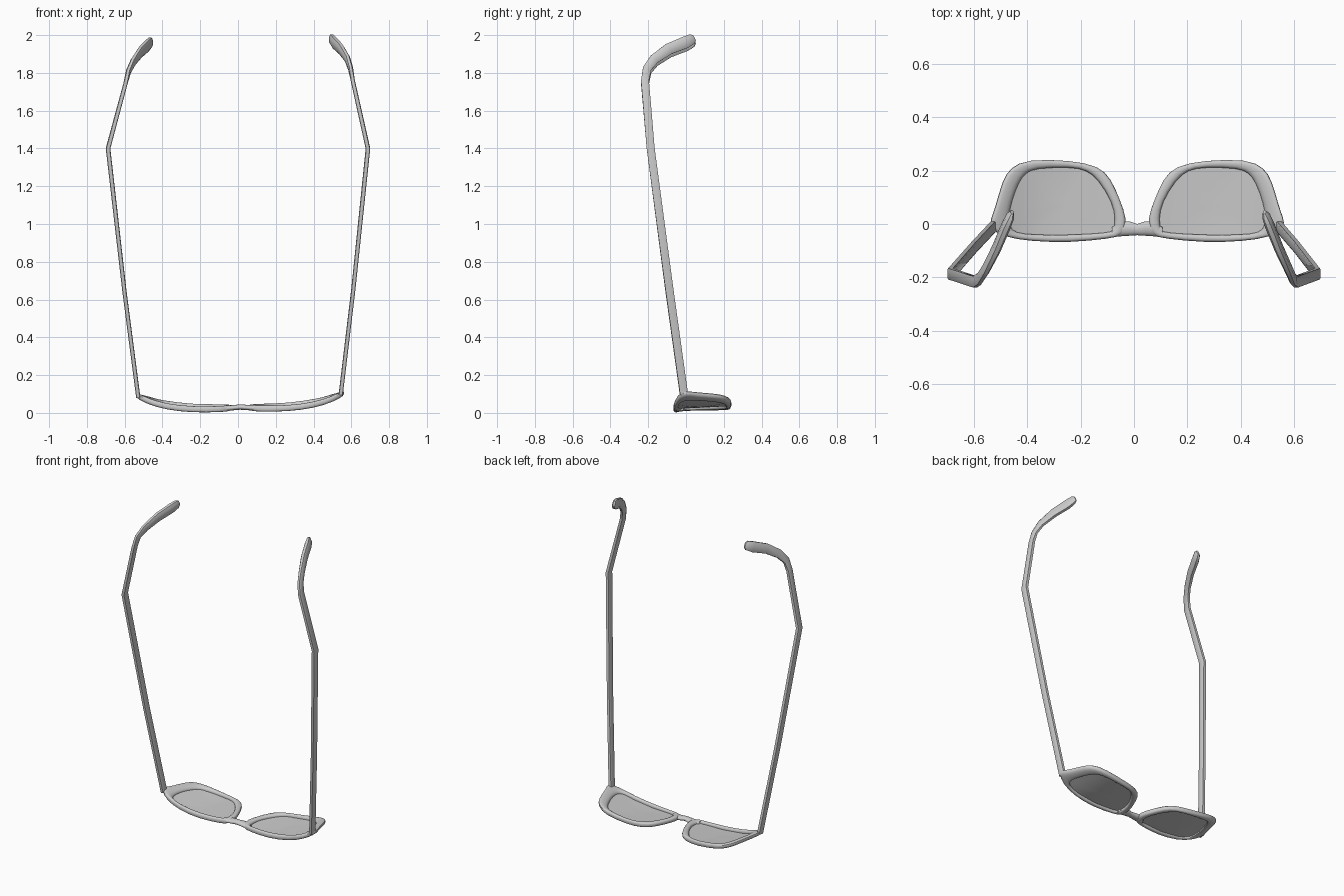
import bpy, bmesh, math
from mathutils import Vector

if "Cube" in bpy.data.objects:
    bpy.data.objects.remove(bpy.data.objects["Cube"])

SHIFT = 0.012   # the worn frame sits slightly off centre


def wrap(x, y):
    """Height of the curved front at a given x, y."""
    z = 0.022 + 0.85 * max(0, abs(x) - 0.25) ** 2 + 0.05 * y
    return z + 0.01 * max(0, 1 - abs(x) / 0.12) + 0.012 * x


def finish(name, bm, angle=40, subsurf=0):
    bmesh.ops.recalc_face_normals(bm, faces=bm.faces)
    me = bpy.data.meshes.new(name)
    bm.to_mesh(me)
    bm.free()
    ob = bpy.data.objects.new(name, me)
    bpy.context.collection.objects.link(ob)
    if subsurf:
        ob.modifiers.new("round", 'SUBSURF').levels = subsurf
        ob.modifiers["round"].render_levels = subsurf
    bpy.ops.object.select_all(action='DESELECT')
    ob.select_set(True)
    bpy.context.view_layer.objects.active = ob
    bpy.ops.object.shade_smooth_by_angle(angle=math.radians(angle))
    return ob


def skin(bm, rings, closed=False):
    """Join successive rings of points with quads."""
    vs = [[bm.verts.new(p) for p in r] for r in rings]
    n = len(vs[0])
    for i in range(len(vs) if closed else len(vs) - 1):
        a, b = vs[i], vs[(i + 1) % len(vs)]
        for k in range(n):
            bm.faces.new((a[k], a[(k + 1) % n], b[(k + 1) % n], b[k]))
    if not closed:
        bm.faces.new(vs[0])
        bm.faces.new(vs[-1])


# Rim: outer x, y and inner x, y around one eye
RIM = [(.10, -.053, .105, -.034), (.25, -.069, .25, -.043), (.40, -.064, .39, -.042),
       (.50, -.048, .462, -.034), (.552, -.015, .482, -.01), (.545, .025, .484, .03),
       (.530, .06, .476, .078), (.503, .165, .447, .16), (.473, .21, .42, .193),
       (.415, .242, .385, .211), (.25, .238, .25, .215), (.145, .217, .19, .204),
       (.100, .17, .145, .17), (.066, .09, .09, .08), (.040, .02, .08, .02),
       (.050, -.043, .085, -.026)]
SECTION = [(0, -.6), (0, .6), (.25, 1), (.75, 1), (1, .6), (1, -.6), (.75, -1), (.25, -1)]

for side, label in ((1, "right"), (-1, "left")):
    bm = bmesh.new()
    rings = []
    for ox, oy, ix, iy in RIM:
        ring = []
        for u, h in SECTION:
            u = u * 1.12 - 0.06
            x, y = side * (ox + (ix - ox) * u), oy + (iy - oy) * u
            ring.append((x + SHIFT, y, wrap(x, y) + h * 0.016))
        rings.append(ring)
    skin(bm, rings, closed=True)
    finish(label + "_rim", bm, 60, 1)

    # Lens: concentric rings following the curve of the front
    bm = bmesh.new()
    cx, cy = 0.28, 0.08
    rings = []
    for f in (1.02, .8, .6, .4, .2, .01):
        ring = []
        for _, _, ix, iy in RIM:
            x, y = side * (cx + (ix - cx) * f), cy + (iy - cy) * f
            ring.append(bm.verts.new((x + SHIFT, y, wrap(x, y))))
        rings.append(ring)
    n = len(RIM)
    for a, b in zip(rings, rings[1:]):
        for k in range(n):
            bm.faces.new((a[k], a[(k + 1) % n], b[(k + 1) % n], b[k]))
    bm.faces.new(rings[-1])
    finish(label + "_lens", bm, 60)

    # Temple arm: x, y, z, half width, half depth, x offset
    PATH = [(.536, -.010, .09, .011, .021, .008), (.606, -.088, .65, .011, .021, .005),
            (.688, -.187, 1.40, .012, .021, 0), (.602, -.217, 1.75, .011, .021, .006),
            (.588, -.206, 1.815, .013, .023, .008), (.567, -.168, 1.865, .014, .026, .012),
            (.530, -.092, 1.918, .016, .030, .014), (.494, -.005, 1.953, .017, .032, .015),
            (.479, .030, 1.970, .014, .028, .016), (.473, .044, 1.977, .006, .016, .016)]
    pts = [Vector((side * p[0] + p[5], p[1], p[2] + side * (.008 if i != 2 else 0)))
           for i, p in enumerate(PATH)]
    bm = bmesh.new()
    rings = []
    for i, p in enumerate(pts):
        t = (pts[min(i + 1, len(pts) - 1)] - pts[max(i - 1, 0)]).normalized()
        a = (Vector((1, 0, 0)) - t * t.x).normalized()
        b = t.cross(a)
        w, d = PATH[i][3:5]
        c = 0.75 if i < 4 else 0.5
        rings.append([p + a * w * u + b * d * v for u, v in
                      ((1, c), (c, 1), (-c, 1), (-1, c), (-1, -c), (-c, -1), (c, -1), (1, -c))])
    skin(bm, rings)
    finish(label + "_temple", bm, 50)

# Bridge between the rims
bm = bmesh.new()
rings = []
for x, y, r in ((-.095, -.03, .018), (-.06, -.018, .028), (-.03, -.017, .027), (0, -.021, .021),
                (.03, -.017, .027), (.06, -.018, .028), (.095, -.03, .018)):
    ring = []
    for k in range(12):
        a = math.tau * k / 12
        yy = y + r * math.cos(a)
        ring.append((x + SHIFT, yy, wrap(x, yy) + 0.014 * math.sin(a)))
    rings.append(ring)
skin(bm, rings)
finish("bridge", bm, 60)
